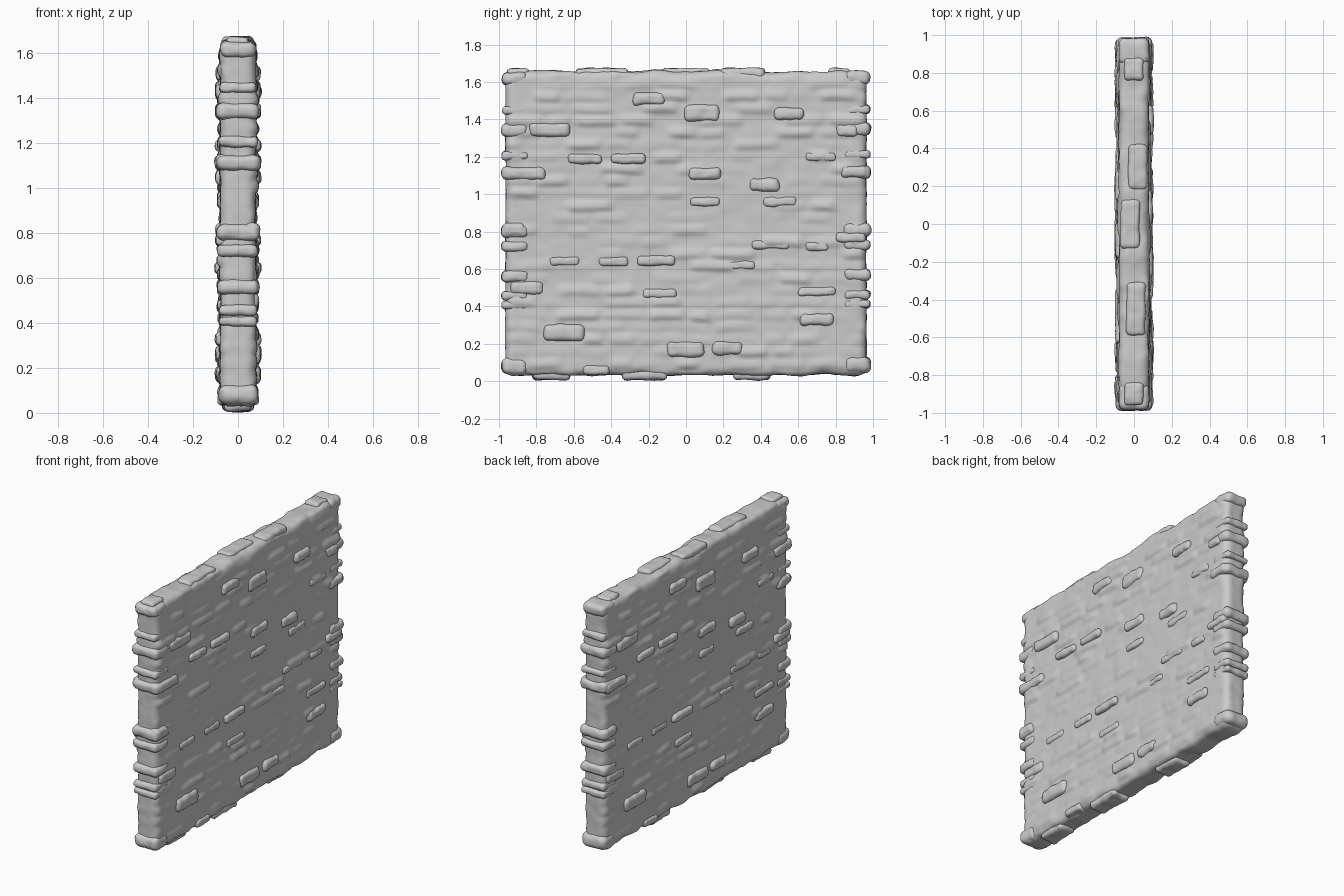
import bpy
import bmesh
import random
from mathutils import Vector, noise

random.seed(7)
cube = bpy.data.objects.get("Cube")
if cube:
    bpy.data.objects.remove(cube)

stone_grey = bpy.data.materials.new("stone grey")
stone_grey.use_nodes = True
COLOUR = (0.6, 0.6, 0.6, 1)
stone_grey.diffuse_color = COLOUR
stone_grey.node_tree.nodes["Principled BSDF"].inputs["Base Color"].default_value = COLOUR


def rounded_box(name, centre, half, radius, cuts, relief):
    """Gridded box with round edges, pushed outward by relief(point, direction)."""
    bm = bmesh.new()
    bmesh.ops.create_cube(bm, size=2)
    for axis in range(3):
        along = [e for e in bm.edges
                 if abs(e.verts[0].co[axis] - e.verts[1].co[axis]) > 1]
        bmesh.ops.subdivide_edges(bm, edges=along, cuts=cuts[axis], use_grid_fill=True)
    centre = Vector(centre)
    for v in bm.verts:
        p = Vector([v.co[i] * half[i] for i in range(3)])
        core = Vector([max(radius - half[i], min(half[i] - radius, p[i])) for i in range(3)])
        out = (p - core).normalized()
        p = core + out * radius + centre
        v.co = p + out * relief(p, out)
    mesh = bpy.data.meshes.new(name)
    bm.normal_update()
    bm.to_mesh(mesh)
    bm.free()
    mesh.materials.append(stone_grey)
    mesh.shade_smooth()
    obj = bpy.data.objects.new(name, mesh)
    bpy.context.collection.objects.link(obj)
    return obj


# Shallow masonry courses: each row holds stones as (start, end, height)
ROW = 0.065
courses = []
for r in range(27):
    row, y = [], -1.1 - random.random() * 0.1
    while y < 1.1:
        length = random.uniform(0.13, 0.26)
        row.append((y, y + length, random.choice((0, 0, 0.003, 0.006, 0.009, 0.014))))
        y += length
    courses.append(row)


def course_height(y, z):
    z += 0.012 * noise.noise(Vector((y * 5, z * 3, 4)))
    r = max(0, min(26, int(z / ROW)))
    t = z / ROW - r
    for start, end, height in courses[r]:
        if start <= y < end:
            side = min(1, min(y - start, end - y) / 0.035)
            return height * side * min(1, t / 0.2, (1 - t) / 0.4)
    return 0


def wall_relief(p, out):
    turn = 1 if p.x >= 0 else -1
    rough = 0.007 * noise.noise(p * 9) + 0.004 * noise.noise(p * 22)
    ragged = 0.013 * noise.noise(Vector((3, p.y * 6, p.z))) * abs(out.z)
    face = abs(out.x) * course_height(p.y * turn, max(0, p.z))
    return rough * (0.6 + 0.4 * abs(out.z)) + ragged + face


def stone_relief(p, out):
    return 0.007 * noise.noise(p * 14) + 0.003 * noise.noise(p * 35)


# Main slab
rounded_box("wall_body", (0, 0, 0.845), (0.078, 0.965, 0.812), 0.045,
            (9, 100, 125), wall_relief)

# Proud face stones: y, z, half length, half height
face_stones = [
    (-.20, 1.51, .085, .035), (.085, 1.435, .095, .045), (.55, 1.43, .08, .033),
    (-.73, 1.345, .11, .036), (-.54, 1.19, .09, .026), (-.31, 1.19, .09, .026),
    (.10, 1.11, .085, .032), (-.86, 1.11, .11, .033), (.42, 1.05, .08, .035),
    (-.16, .645, .10, .026), (-.65, .26, .11, .045), (.70, .33, .09, .032),
    (0, .17, .10, .04), (.22, .175, .08, .035), (-.92, .81, .06, .035),
    (.86, 1.34, .06, .032), (.88, .77, .08, .026), (.90, 1.12, .07, .03),
]
low_stones = [
    (-.39, .64, .08, .024), (-.65, .64, .08, .022), (-.14, .47, .09, .026),
    (.30, .62, .07, .02), (.45, .73, .10, .023), (.70, .72, .06, .022),
    (.50, .96, .09, .026), (.10, .96, .08, .023), (.70, .48, .10, .023),
    (-.85, .50, .09, .036), (-.48, .06, .07, .024), (.72, 1.20, .08, .022),
]
for label, stones, reach in (("proud", face_stones, 0.1), ("low", low_stones, 0.09)):
    for i, (y, z, length, height) in enumerate(stones):
        # The two faces are half-turn copies of each other
        for side, turn in (("left", 1), ("right", -1)):
            rounded_box(f"{label}_stone_{side}_{i + 1}",
                        (turn * (reach - 0.035), turn * y, z),
                        (0.035, length, height), height * 0.75 if height < .035 else .026,
                        (6, 14, 7), stone_relief)

# Stones wrapping round both ends: z, half height, half thickness
end_stones = [(1.345, .036, .094), (1.21, .022, .085), (1.115, .034, .095),
              (.805, .036, .096), (.725, .028, .09), (.565, .034, .092),
              (.46, .024, .084), (.41, .02, .084), (.085, .045, .088),
              (1.45, .024, .082), (1.62, .035, .08)]
for i, (z, height, thick) in enumerate(end_stones):
    for side, turn in (("front", -1), ("back", 1)):
        rounded_box(f"end_stone_{side}_{i + 1}",
                    (0, turn * 0.915, z + turn * 0.003),
                    (thick, 0.04 + thick * 0.35, height), height * 0.85,
                    (12, 9, 8), stone_relief)

# Stones breaking the top and bottom edges: x, y, half length
for i, (x, y, length) in enumerate([(.01, -.45, .14), (-.02, 0, .13), (.02, .3, .12),
                                    (0, .82, .06), (0, -.9, .06)]):
    rounded_box(f"cap_stone_{i + 1}", (x, y, 1.645), (.05, length, .028), .022,
                (8, 16, 5), stone_relief)
for i, (x, y, length) in enumerate([(0, -.72, .10), (.01, -.22, .12), (-.01, .35, .1)]):
    rounded_box(f"foot_stone_{i + 1}", (x, y, .035), (.06, length, .028), .024,
                (8, 16, 5), stone_relief)
